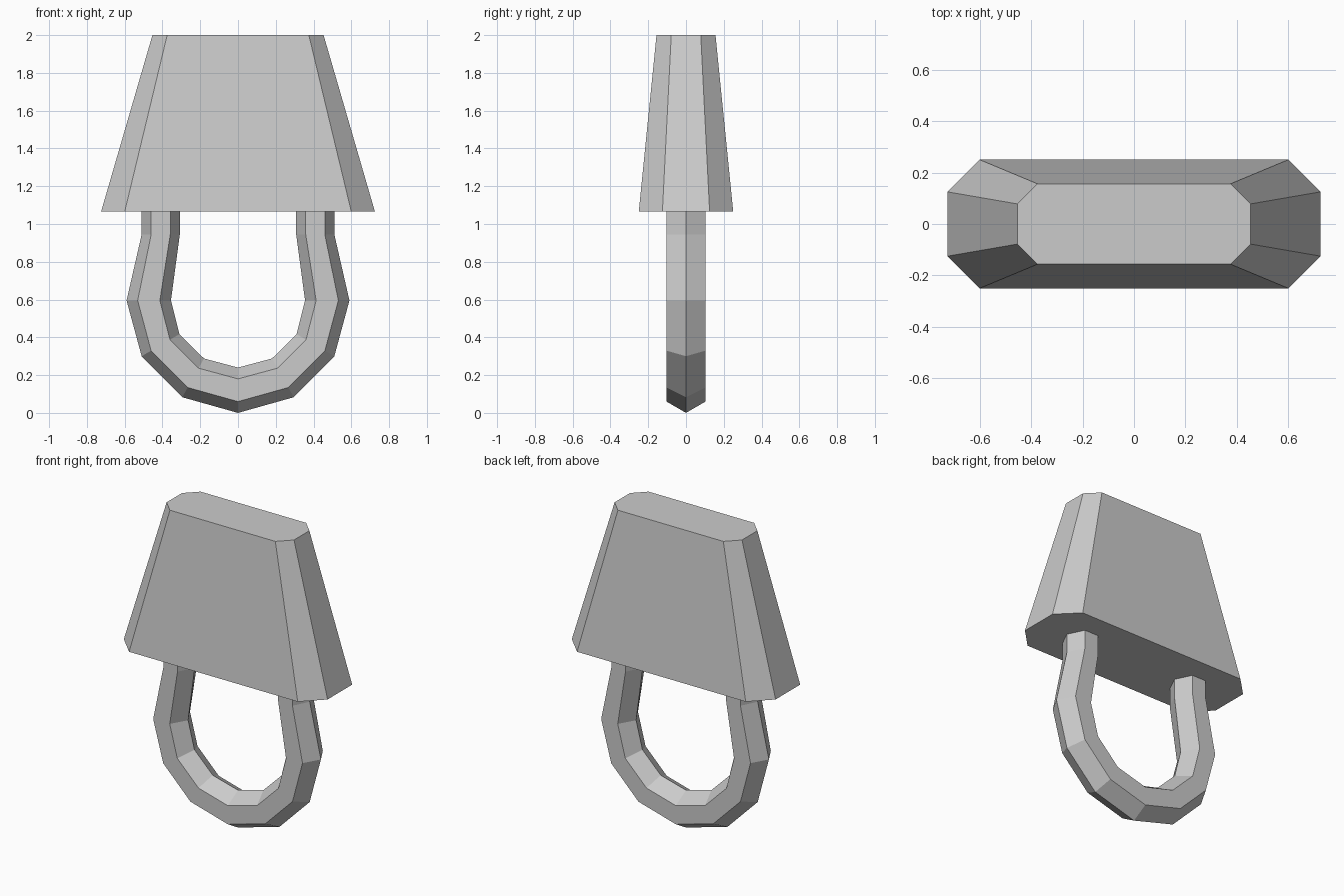
import bpy, bmesh

if "Cube" in bpy.data.objects:
    bpy.data.objects.remove(bpy.data.objects["Cube"])


def loft(name, rings):
    """Skin equal-sized closed rings of points and cap both ends."""
    bm = bmesh.new()
    loops = [[bm.verts.new(p) for p in ring] for ring in rings]
    n = len(loops[0])
    for a, b in zip(loops, loops[1:]):
        for i in range(n):
            j = (i + 1) % n
            bm.faces.new((a[i], a[j], b[j], b[i]))
    bm.faces.new(loops[0][::-1])
    bm.faces.new(loops[-1])
    bmesh.ops.recalc_face_normals(bm, faces=bm.faces[:])
    mesh = bpy.data.meshes.new(name)
    bm.to_mesh(mesh)
    bm.free()
    obj = bpy.data.objects.new(name, mesh)
    bpy.context.collection.objects.link(obj)
    return obj


# Tapered body: chamfered rectangle, smaller at the top
def octagon(scale, z):
    corner = [(0.725, 0.125), (0.6, 0.25)]
    pts = corner + [(-x, y) for x, y in corner[::-1]]
    pts += [(-x, -y) for x, y in pts]
    return [(x * scale, y * scale, z) for x, y in pts]


loft("body", [octagon(1, 1.065), octagon(0.625, 2.0)])


# Shackle: hexagonal tube spanning outer and inner outlines
def hexagon(outer, inner):
    profile = [(0, 0), (0.25, 1), (0.75, 1), (1, 0), (0.75, -1), (0.25, -1)]
    (ox, oz), (ix, iz) = outer, inner
    return [(ox + (ix - ox) * t, 0.103 * side, oz + (iz - oz) * t)
            for t, side in profile]


half = [  # right half, bottom centre upwards: outer point, inner point
    ((0, 0), (0, 0.24)),
    ((0.295, 0.083), (0.18, 0.288)),
    ((0.51, 0.3), (0.31, 0.417)),
    ((0.59, 0.595), (0.355, 0.595)),
    ((0.51, 0.945), (0.308, 0.945)),
    ((0.51, 1.075), (0.308, 1.075)),
]
left = [((-o[0], o[1]), (-i[0], i[1])) for o, i in half[:0:-1]]
loft("shackle", [hexagon(o, i) for o, i in left + half])
